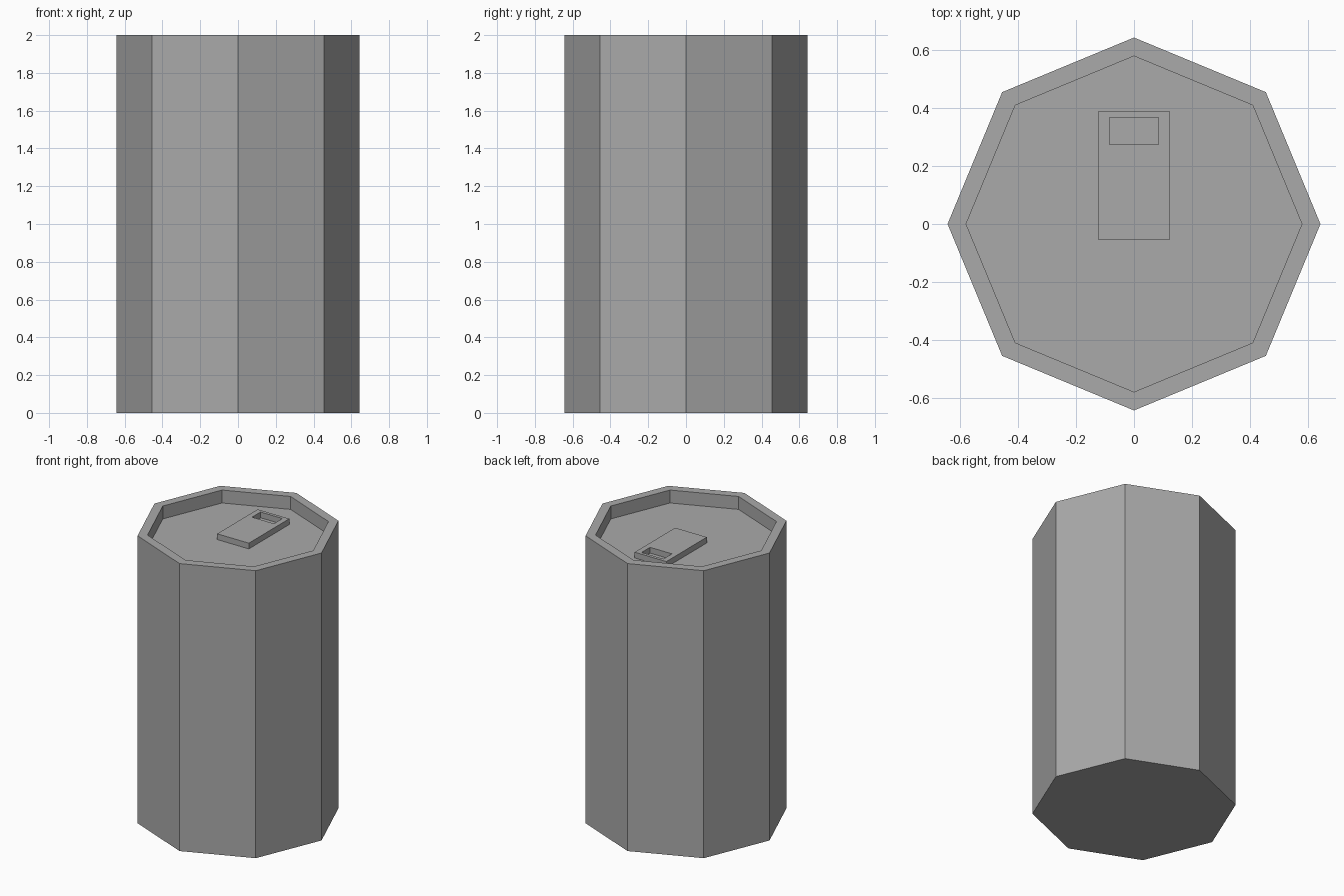
import bpy, bmesh
from math import cos, sin, pi

cube = bpy.data.objects.get("Cube")
if cube:
    bpy.data.objects.remove(cube, do_unlink=True)

HEIGHT, FLOOR = 2.0, 1.91
OUTER, INNER, SIDES = 0.643, 0.579, 8

grey = bpy.data.materials.new("mid grey")
grey.use_nodes = True
COLOUR = (0.4, 0.4, 0.4, 1)
grey.diffuse_color = COLOUR
grey.node_tree.nodes["Principled BSDF"].inputs["Base Color"].default_value = COLOUR


def make_object(name, bm):
    bmesh.ops.recalc_face_normals(bm, faces=bm.faces)
    mesh = bpy.data.meshes.new(name)
    bm.to_mesh(mesh)
    bm.free()
    mesh.materials.append(grey)
    obj = bpy.data.objects.new(name, mesh)
    bpy.context.collection.objects.link(obj)
    return obj


def loop(bm, points, z):
    return [bm.verts.new((x, y, z)) for x, y in points]


def bridge(bm, a, b):
    for i in range(len(a)):
        j = (i + 1) % len(a)
        bm.faces.new((a[i], a[j], b[j], b[i]))


def octagon(radius):
    return [(radius * cos(2 * pi * i / SIDES), radius * sin(2 * pi * i / SIDES))
            for i in range(SIDES)]


def rectangle(x, y0, y1):
    return [(-x, y0), (x, y0), (x, y1), (-x, y1)]


# Can body: outer wall, flat rim and recessed lid
bm = bmesh.new()
rings = [loop(bm, octagon(r), z) for r, z in
         ((OUTER, 0), (OUTER, HEIGHT), (INNER, HEIGHT), (INNER, FLOOR))]
for lower, upper in zip(rings, rings[1:]):
    bridge(bm, lower, upper)
bm.faces.new(rings[0])
bm.faces.new(rings[-1])
make_object("can_body", bm)

# Pull tab: flat plate with a finger hole near the back
bm = bmesh.new()
plate, hole = rectangle(0.122, -0.055, 0.39), rectangle(0.084, 0.275, 0.368)
TAB_TOP = FLOOR + 0.04
rings = [loop(bm, plate, FLOOR), loop(bm, plate, TAB_TOP),
         loop(bm, hole, TAB_TOP), loop(bm, hole, FLOOR)]
for i in range(4):
    bridge(bm, rings[i], rings[(i + 1) % 4])
make_object("pull_tab", bm)
